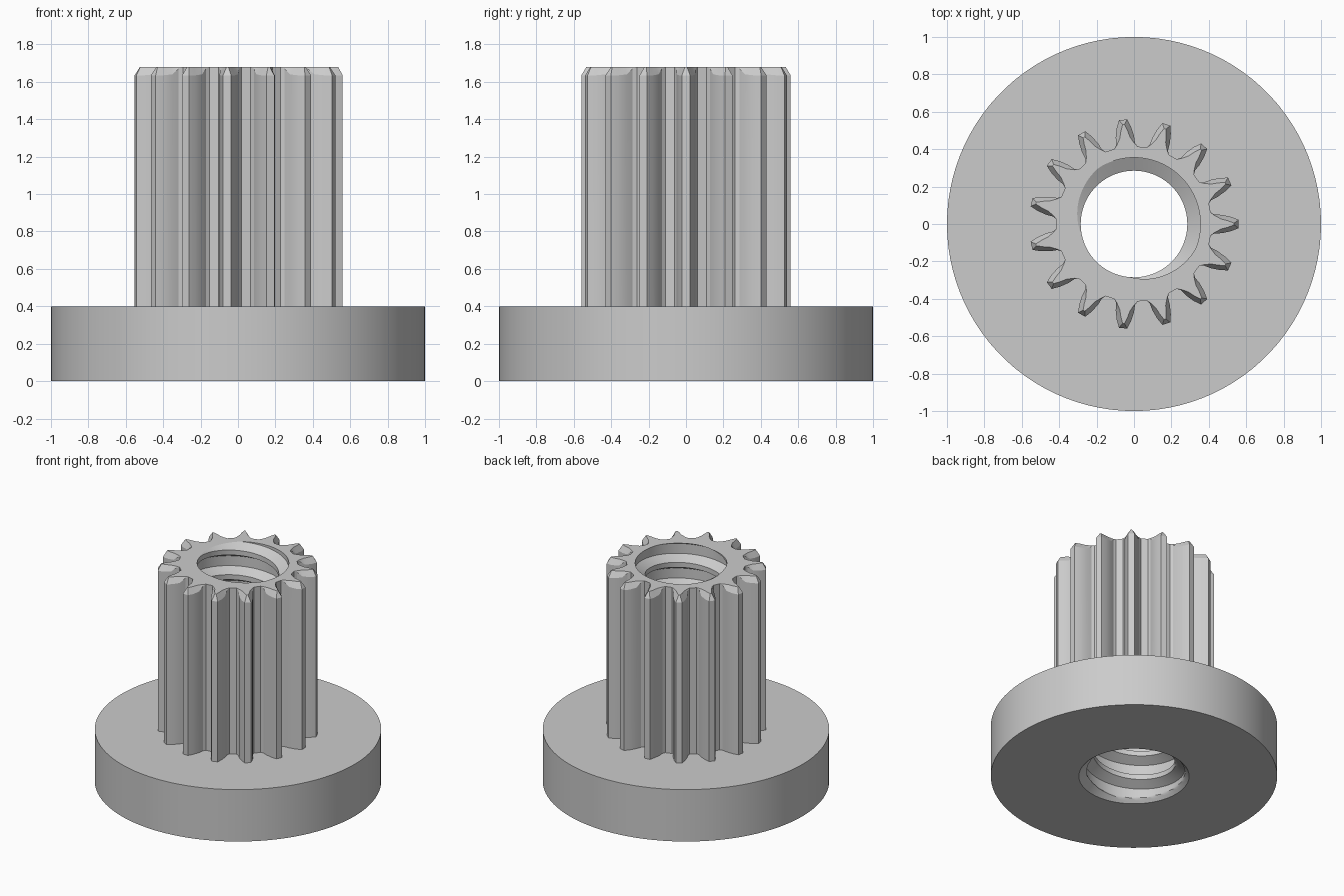
import bpy
import bmesh
from math import sin, cos, tau, floor, radians

if "Cube" in bpy.data.objects:
    bpy.data.objects.remove(bpy.data.objects["Cube"])

HEIGHT, FLANGE_TOP, TEETH = 1.68, 0.4, 15
PITCH, MINOR, MAJOR, LIP = 0.19, 0.285, 0.355, 0.385

grey = bpy.data.materials.new("light grey")
grey.use_nodes = True
grey.diffuse_color = (0.6, 0.6, 0.6, 1)
grey.node_tree.nodes["Principled BSDF"].inputs["Base Color"].default_value = (0.6, 0.6, 0.6, 1)


def finish(bm, name, smooth=None):
    bmesh.ops.remove_doubles(bm, verts=bm.verts, dist=1e-5)
    mesh = bpy.data.meshes.new(name)
    bm.to_mesh(mesh)
    bm.free()
    mesh.materials.append(grey)
    obj = bpy.data.objects.new(name, mesh)
    bpy.context.collection.objects.link(obj)
    if smooth:
        bpy.ops.object.select_all(action="DESELECT")
        obj.select_set(True)
        bpy.context.view_layer.objects.active = obj
        bpy.ops.object.shade_smooth_by_angle(angle=radians(smooth))
    return obj


def polar(bm, r, a, z):
    return bm.verts.new((r * cos(a), r * sin(a), z))


def bridge(bm, a, b):
    """Join two equally long vertex rows with quads."""
    for i in range(len(a) - 1):
        bm.faces.new((a[i], a[i + 1], b[i + 1], b[i]))


# Flange: lathed disc, open where the bore passes through
bm = bmesh.new()
SEGMENTS = 100
profile = [(LIP, 0), (1, 0), (1, FLANGE_TOP), (LIP, FLANGE_TOP)]
rings = [[polar(bm, r, tau * i / SEGMENTS, z) for i in range(SEGMENTS)] for r, z in profile]
for low, high in zip(rings, rings[1:]):
    bridge(bm, low + low[:1], high + high[:1])
finish(bm, "flange", 12)

# Gear: one tooth (radius, half width) with a chamfered top, repeated around
FLANK = [(0.41, 0.062), (0.43, 0.051), (0.47, 0.049), (0.52, 0.038), (0.56, 0.022)]
CREST = [(0.41, 0.062), (0.43, 0.046), (0.465, 0.027), (0.50, 0.018), (0.535, 0.005)]
DROPS = [0, 0.01, 0.04, 0.045, 0.045]
bm = bmesh.new()


def outline(points, heights, turn):
    """Both flanks of a tooth, root to tip to root."""
    rows = [(r, -w, z) for (r, w), z in zip(points, heights)]
    rows += [(r, -w, z) for r, w, z in reversed(rows)]
    c, s = cos(turn), sin(turn)
    return [bm.verts.new((r * c - w * s, r * s + w * c, z)) for r, w, z in rows]


starts, ends, inner = [], [], []
for t in range(TEETH):
    turn = tau * t / TEETH
    base = outline(FLANK, [FLANGE_TOP] * 5, turn)
    edge = outline(FLANK, [HEIGHT - d for d in DROPS], turn)
    top = outline(CREST, [HEIGHT] * 5, turn)
    bridge(bm, base, edge)
    bridge(bm, edge, top)
    for i in range(4):
        bm.faces.new((top[i], top[i + 1], top[8 - i], top[9 - i]))
    # ring of the end face under each tooth
    ring = [polar(bm, LIP, turn + a, HEIGHT) for a in (-0.15, 0.15)]
    bm.faces.new((ring[0], top[0], top[9], ring[1]))
    starts.append((base[0], top[0], ring[0]))
    ends.append((base[9], top[9], ring[1]))
for t in range(TEETH):
    bridge(bm, [ends[t][0], starts[(t + 1) % TEETH][0]], [ends[t][1], starts[(t + 1) % TEETH][1]])
    bridge(bm, [ends[t][1], starts[(t + 1) % TEETH][1]], [ends[t][2], starts[(t + 1) % TEETH][2]])
finish(bm, "gear_teeth", 20)


# Bore: helical thread with a countersink at the bottom
def bore_radius(z, angle):
    phase = (z - HEIGHT) / PITCH - (angle - radians(50)) / tau
    off = abs(phase - floor(phase + 0.5))
    depth = min(1, max(0, (0.4 - off) / 0.2))
    return max(MINOR + (MAJOR - MINOR) * depth, LIP - z)


bm = bmesh.new()
COLUMNS, STEPS = 96, 20
turns = int(HEIGHT / PITCH) + 3
offset = HEIGHT - radians(50) / tau * PITCH
columns = []
for c in range(COLUMNS + 1):
    a = tau * c / COLUMNS
    rows = []
    for k in range(-turns * STEPS, STEPS + 1):
        z = min(HEIGHT, max(0, offset + PITCH * (k / STEPS + a / tau)))
        rows.append(polar(bm, bore_radius(z, a), a, z))
    rows.append(polar(bm, LIP, a, HEIGHT))
    columns.append(rows)
for left, right in zip(columns, columns[1:]):
    bridge(bm, left, right)
bmesh.ops.dissolve_degenerate(bm, dist=1e-6, edges=bm.edges)
finish(bm, "threaded_bore", 25)
